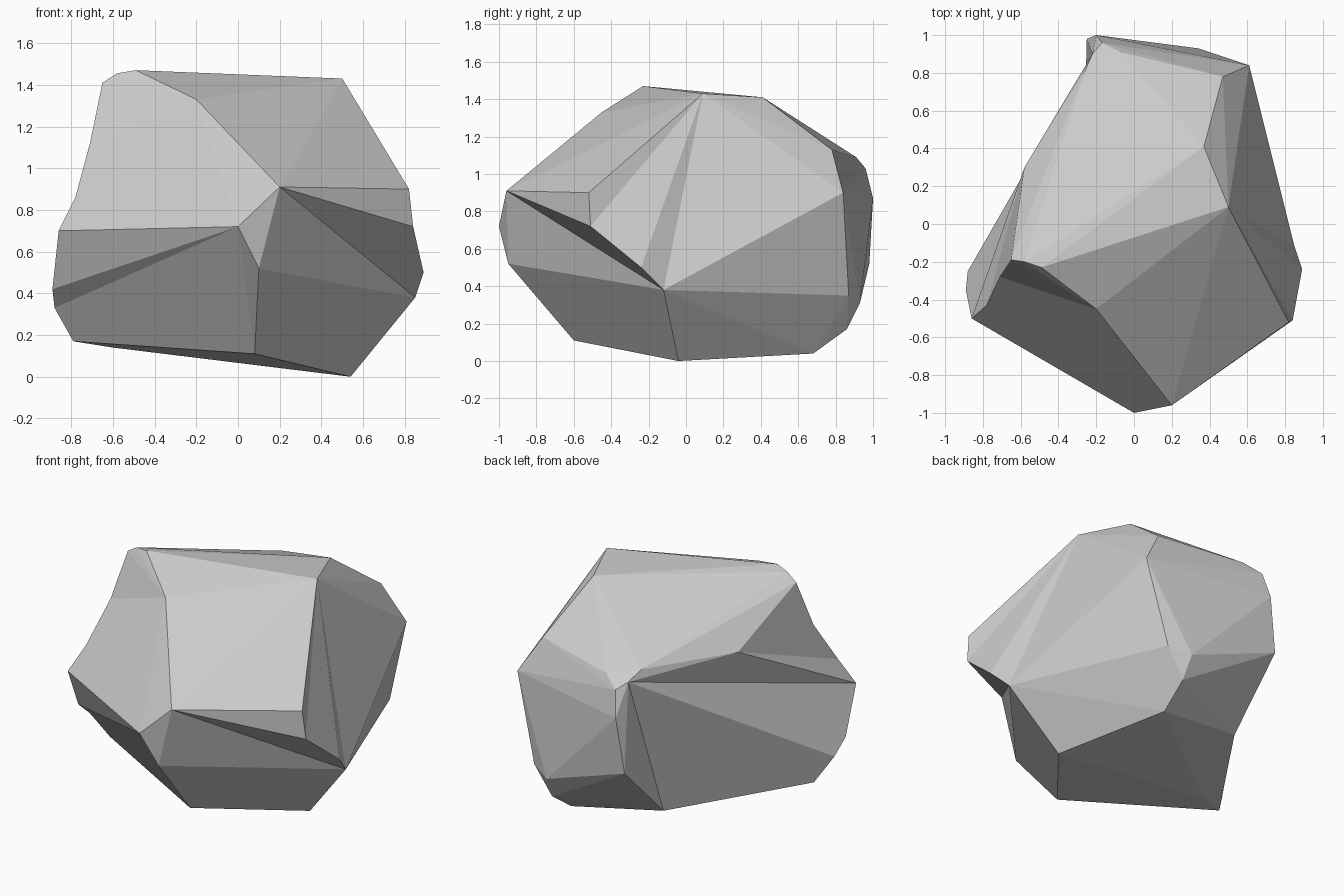
import bpy, bmesh, math
from mathutils import Vector

if "Cube" in bpy.data.objects:
    bpy.data.objects.remove(bpy.data.objects["Cube"])

# Corner points of the faceted boulder, grouped by side
top = [(-.49, -.23, 1.47), (-.58, -.2, 1.455), (-.65, -.19, 1.41), (.5, .09, 1.43),
       (.37, .41, 1.41), (-.2, -.45, 1.33)]
front = [(.2, -.96, .91), (0, -1, .72), (.1, -.95, .52), (.08, -.6, .11)]
right = [(.82, -.52, .9), (.84, -.51, .72), (.87, -.35, .68), (.89, -.24, .5),
         (.85, -.12, .38)]
left = [(-.86, -.5, .7), (-.89, -.35, .42), (-.88, -.25, .33), (-.79, -.17, .17),
        (-.58, .3, 1.13)]
back = [(.61, .84, .9), (.47, .78, 1.13), (-.2, 1, .87), (-.17, .96, 1.03),
        (-.07, .91, 1.09), (-.22, .9, 1.07), (-.255, .82, 1.13), (-.25, .98, .52),
        (.47, .87, .35), (.34, .93, .31)]
base = [(.54, -.04, 0), (.34, .68, .04), (.35, .86, .17), (-.26, .6, .14), (-.6, -.08, .14)]

bm = bmesh.new()
t, f, r, l, b, s = [[bm.verts.new(p) for p in group]
                    for group in (top, front, right, left, back, base)]

# Wrap the points in a closed shell
bmesh.ops.convex_hull(bm, input=bm.verts)
bm.normal_update()


def dent(hub, patch, facing, limit, *facets):
    """Replace the bulging faces of a patch by given facets and a fan of facets from hub."""
    facing = Vector(facing).normalized()
    old = [q for q in bm.faces
           if q.normal.dot(facing) > limit and all(v in patch for v in q.verts)]
    bmesh.ops.delete(bm, geom=old, context='FACES_ONLY')
    for e in [e for e in bm.edges if not e.link_faces]:
        bm.edges.remove(e)
    for facet in facets:
        bm.faces.new(facet)
    for e in [e for e in bm.edges if len(e.link_faces) == 1 and hub not in e.verts]:
        bm.faces.new((hub, *e.verts))
    bmesh.ops.recalc_face_normals(bm, faces=bm.faces)
    bm.normal_update()


# Inward bend of the upper left ridge
ridge = [l[0]]
for p in ((-.78, -.43, .86), (-.71, -.28, 1.12)):
    edge = next(e for e in ridge[-1].link_edges if e.other_vert(ridge[-1]) is t[2])
    v = bmesh.utils.edge_split(edge, ridge[-1], .4)[1]
    v.co = p
    ridge.append(v)
ridge.append(t[2])
bm.normal_update()

# Shallow hollows: upper left, left, right, and both halves of the front
dent(t[5], [t[0], t[1], t[5], f[0], f[1]] + ridge, (-.45, -.7, .5), .5)
dent(b[5], l + ridge + [b[2], b[5], b[6], b[7], s[3]], (-1, .3, -.2), .8,
     *[(l[4], p, q) for p, q in zip(ridge, ridge[1:])])
dent(t[3], r + [t[3], b[0]], (.9, .3, .3), .5)
dent(f[0], [f[0], f[2], f[3], s[0]] + r, (0, -1, 0), .25, (f[2], f[3], s[0], r[4]))
dent(f[1], [f[1], f[2], f[3]] + l[:4], (0, -1, 0), .25, (f[3], l[2], l[3]))

# Drop unused points and merge nearly flat triangles into broad facets
for v in [v for v in bm.verts if not v.link_faces]:
    bm.verts.remove(v)
bmesh.ops.dissolve_limit(bm, angle_limit=math.radians(3), verts=bm.verts, edges=bm.edges)
bmesh.ops.recalc_face_normals(bm, faces=bm.faces)

mesh = bpy.data.meshes.new("boulder")
bm.to_mesh(mesh)
bm.free()
boulder = bpy.data.objects.new("boulder", mesh)
bpy.context.collection.objects.link(boulder)
